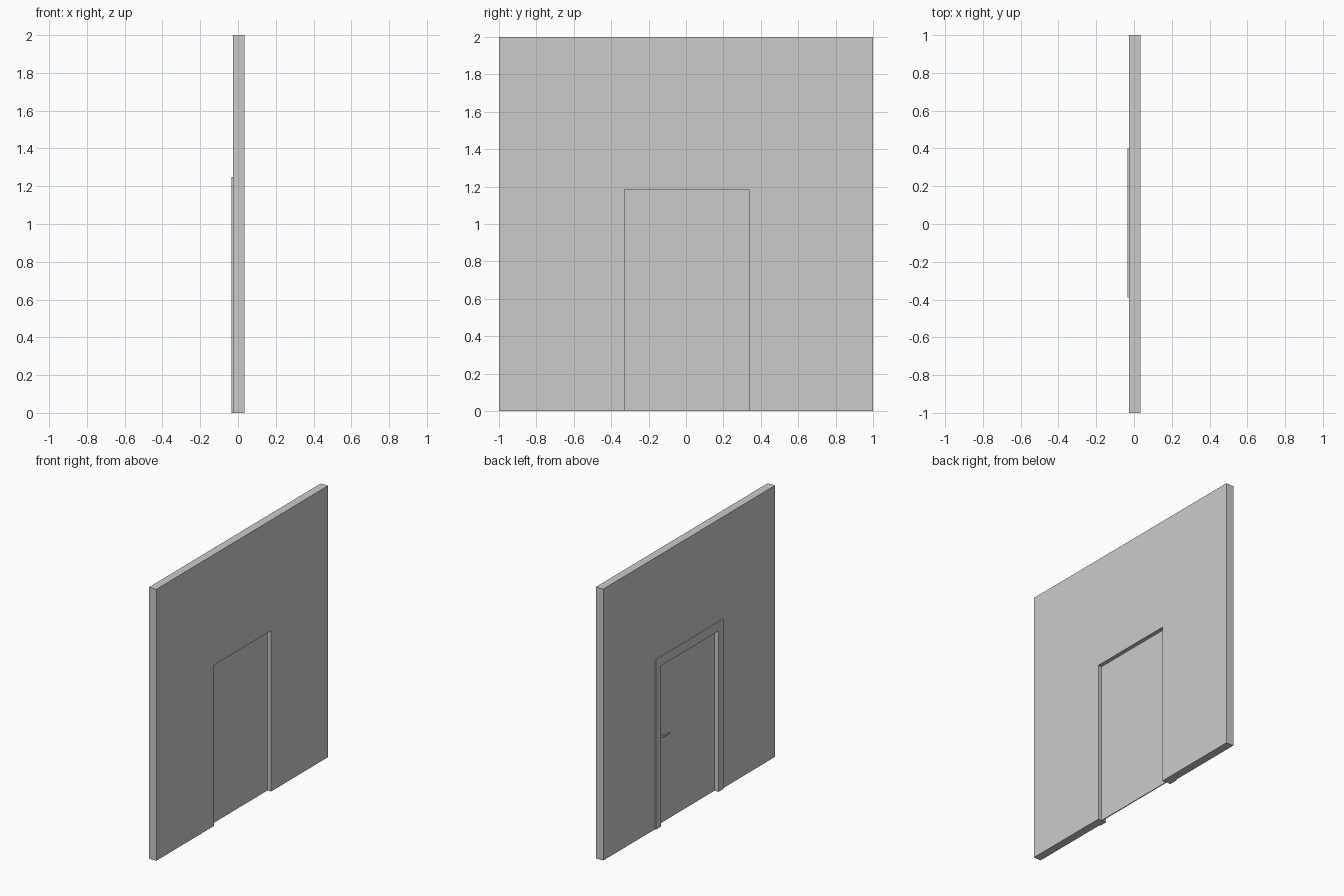
import bpy
import bmesh

cube = bpy.data.objects.get("Cube")
if cube:
    bpy.data.objects.remove(cube, do_unlink=True)

grey = bpy.data.materials.new("plain_grey")
grey.use_nodes = True
colour = (0.6, 0.6, 0.6, 1)
grey.diffuse_color = colour
grey.node_tree.nodes["Principled BSDF"].inputs["Base Color"].default_value = colour


def extrude_profile(name, points, x0, x1):
    """Extrude a (y, z) outline from x0 to x1."""
    bm = bmesh.new()
    face = bm.faces.new([bm.verts.new((x0, y, z)) for y, z in points])
    moved = bmesh.ops.extrude_face_region(bm, geom=[face])["geom"]
    verts = [v for v in moved if isinstance(v, bmesh.types.BMVert)]
    bmesh.ops.translate(bm, verts=verts, vec=(x1 - x0, 0, 0))
    bmesh.ops.recalc_face_normals(bm, faces=bm.faces)
    mesh = bpy.data.meshes.new(name)
    bm.to_mesh(mesh)
    bm.free()
    mesh.materials.append(grey)
    obj = bpy.data.objects.new(name, mesh)
    bpy.context.collection.objects.link(obj)
    return obj


def rectangle(y0, y1, z0, z1):
    return [(y0, z0), (y1, z0), (y1, z1), (y0, z1)]


def arch(outer, inner):
    """Outline of a frame open at the floor; each size is (y0, y1, top)."""
    a0, a1, top = outer
    b0, b1, head = inner
    return [(a0, 0), (b0, 0), (b0, head), (b1, head), (b1, 0),
            (a1, 0), (a1, top), (a0, top)]


opening = (-0.33, 0.337, 1.185)
BACK, FRONT = -0.026, 0.034      # wall surfaces
DOOR_BACK, DOOR_FRONT = -0.002, 0.005

# Wall with doorway, and the casing on one side
extrude_profile("wall", arch((-1, 1, 2), opening), BACK, FRONT)
extrude_profile("door_casing", arch((-0.39, 0.4, 1.25), opening), -0.034, BACK)

# Thin recessed door leaf
extrude_profile("door_leaf", rectangle(opening[0], opening[1], 0, opening[2]),
                DOOR_BACK, DOOR_FRONT)

# Handle: back plate, spindle and lever
extrude_profile("handle_plate", rectangle(0.286, 0.316, 0.6, 0.7), -0.005, DOOR_BACK)
extrude_profile("handle_spindle", rectangle(0.295, 0.307, 0.641, 0.653), -0.024, -0.005)
extrude_profile("handle_lever", rectangle(0.233, 0.307, 0.641, 0.653), -0.032, -0.024)
